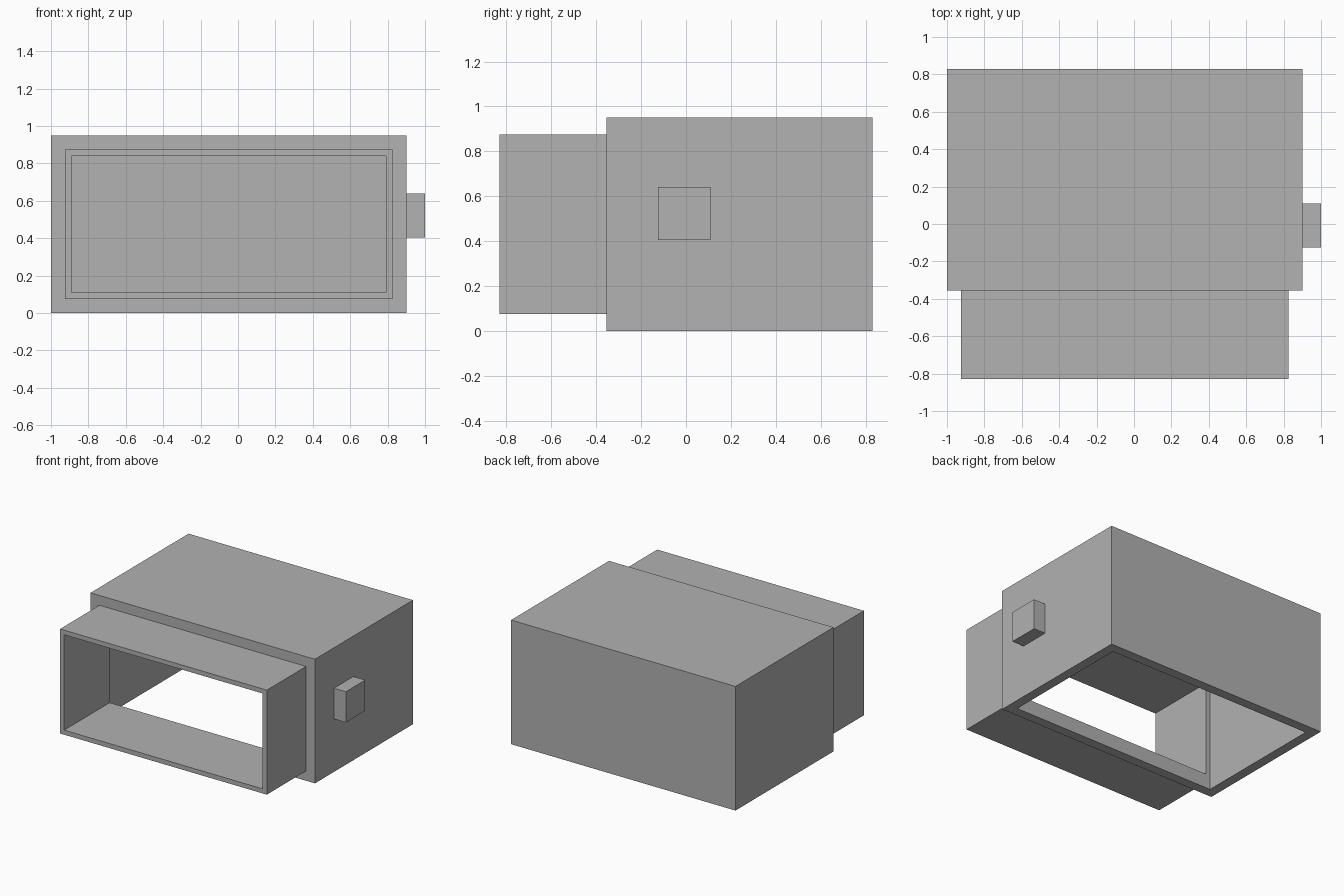
import bpy
from mathutils import Vector

cube = bpy.data.objects.get("Cube")
if cube:
    bpy.data.objects.remove(cube, do_unlink=True)

# Single grey material
grey = bpy.data.materials.new("plain_grey")
grey.use_nodes = True
GREY = (0.445, 0.445, 0.445, 1)
grey.diffuse_color = GREY
grey.node_tree.nodes["Principled BSDF"].inputs["Base Color"].default_value = GREY


def block(name, low, high):
    """Flat-faced block between two opposite corners."""
    low, high = Vector(low), Vector(high)
    bpy.ops.mesh.primitive_cube_add(size=1, location=(low + high) / 2)
    obj = bpy.context.object
    obj.name = name
    obj.scale = high - low
    bpy.ops.object.transform_apply(location=False, rotation=False, scale=True)
    obj.data.materials.append(grey)
    return obj


def cut(target, cutter):
    """Subtract the cutter from the target."""
    mod = target.modifiers.new("cut", "BOOLEAN")
    mod.operation = "DIFFERENCE"
    mod.solver = "EXACT"
    mod.object = cutter
    bpy.context.view_layer.objects.active = target
    bpy.ops.object.modifier_apply(modifier=mod.name)


WALL = 0.075
LEFT, RIGHT, FRONT, BACK, TOP = -1.0, 0.9, -0.355, 0.83, 0.95
LIP = 0.11    # inset of the front opening
NOSE = -0.83  # front end of the collar

# Main housing, collar around the front opening, small side knob
housing = block("housing", (LEFT, FRONT, 0), (RIGHT, BACK, TOP))
collar = block("front_collar", (LEFT + WALL, NOSE, WALL), (RIGHT - WALL, FRONT, TOP - WALL))
block("side_knob", (RIGHT, -0.125, 0.405), (1.0, 0.11, 0.64))

# Cavity open at the bottom, and the opening through the collar and front wall
cavity = block("cavity_cutter", (LEFT + WALL, FRONT + WALL, -0.2),
               (RIGHT - WALL, BACK - WALL, TOP - WALL))
opening = block("opening_cutter", (LEFT + LIP, NOSE - 0.2, LIP),
                (RIGHT - LIP, FRONT + 2 * WALL, TOP - LIP))
cut(housing, cavity)
cut(housing, opening)
cut(collar, opening)
for cutter in (cavity, opening):
    bpy.data.objects.remove(cutter, do_unlink=True)
